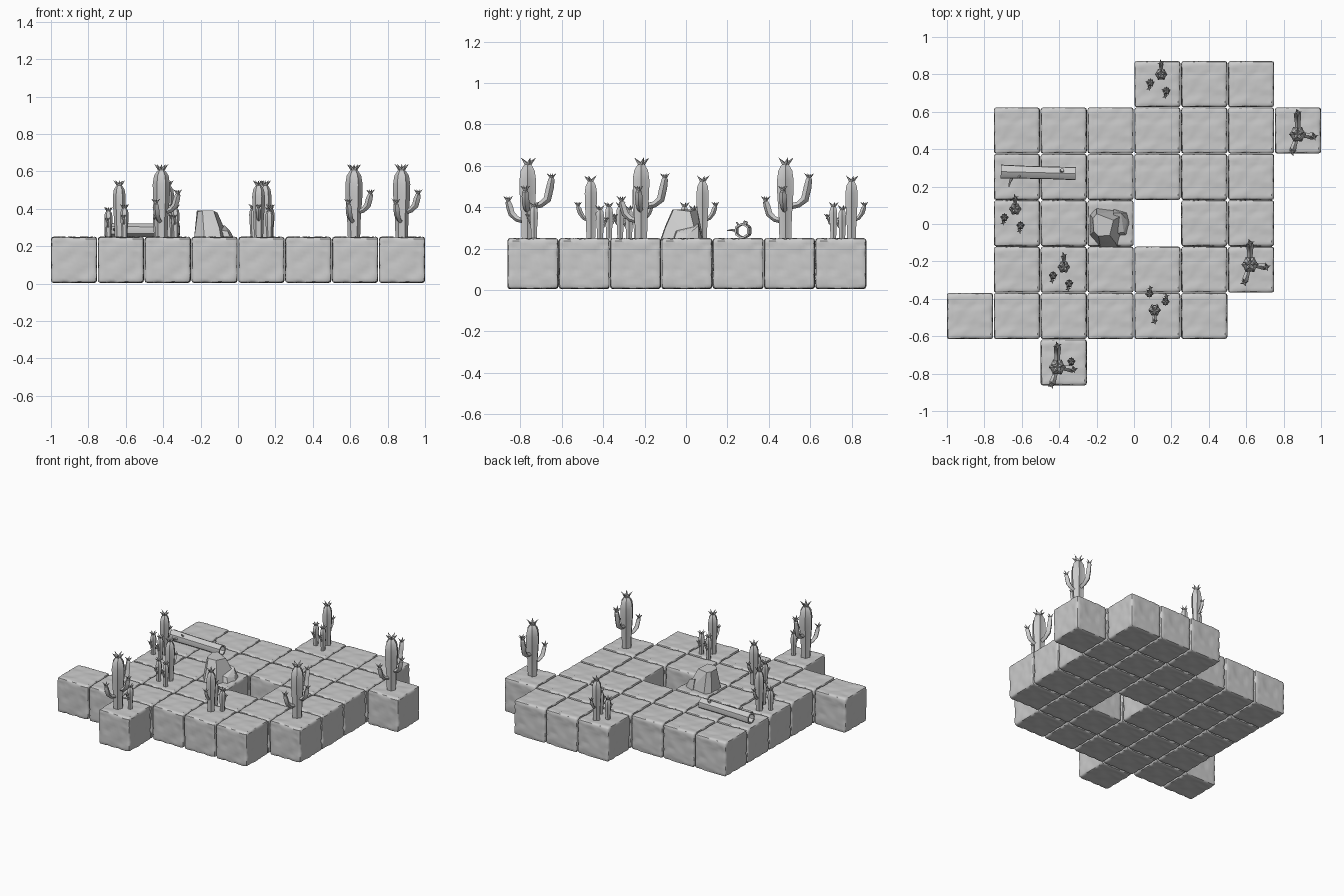
import bpy, bmesh, math
from mathutils import Vector, Matrix, noise

if "Cube" in bpy.data.objects:
    bpy.data.objects.remove(bpy.data.objects["Cube"])

TOP = 0.248  # height of the block tops


def finish(name, bm, angle=30):
    bmesh.ops.recalc_face_normals(bm, faces=bm.faces)
    me = bpy.data.meshes.new(name)
    bm.to_mesh(me)
    bm.free()
    ob = bpy.data.objects.new(name, me)
    bpy.context.collection.objects.link(ob)
    bpy.ops.object.select_all(action='DESELECT')
    ob.select_set(True)
    bpy.context.view_layer.objects.active = ob
    bpy.ops.object.shade_smooth_by_angle(angle=math.radians(angle))
    return ob


def place(src, spots, name):
    """Put the source at the first spot and linked copies at the rest."""
    for i, (loc, rot) in enumerate(spots):
        ob = src
        if i:
            ob = src.copy()
            bpy.context.collection.objects.link(ob)
        ob.name = f"{name}_{i + 1}"
        ob.location = loc
        ob.rotation_euler.z = math.radians(rot)


def tube(bm, pts, radii, n=12, rib=0.8):
    """Ribbed tube through the points, capped at both ends."""
    pts = [Vector(p) for p in pts]
    rings = []
    for i, (p, r) in enumerate(zip(pts, radii)):
        d = pts[min(i + 1, len(pts) - 1)] - pts[max(i - 1, 0)]
        q = d.to_track_quat('Z', 'Y')
        ring = []
        for k in range(n):
            a = 2 * math.pi * k / n
            s = r * (rib if k % 2 else 1)
            ring.append(bm.verts.new(p + q @ Vector((s * math.cos(a), s * math.sin(a), 0))))
        rings.append(ring)
    for a, b in zip(rings, rings[1:]):
        for k in range(n):
            bm.faces.new((a[k], a[(k + 1) % n], b[(k + 1) % n], b[k]))
    bm.faces.new(rings[0][::-1])
    bm.faces.new(rings[-1])


def spike(bm, base, d, length, r):
    m = d.to_track_quat('Z', 'Y').to_matrix().to_4x4()
    bmesh.ops.create_cone(bm, cap_ends=True, segments=4, radius1=r, radius2=0, depth=length,
                          matrix=Matrix.Translation(base + d * length / 2) @ m)


def crown(bm, tip, size, count=5):
    for k in range(count):
        a = 2 * math.pi * k / count + 0.3
        d = Vector((math.cos(a) * 0.8, math.sin(a) * 0.8, 0.75)).normalized()
        spike(bm, Vector(tip) - Vector((0, 0, size * 0.2)), d, size, size * 0.25)


def cactus(name, h, r, arms, spike_size):
    """Trunk with rounded head; each arm is (dx, dy, start z, tip z, radius)."""
    bm = bmesh.new()
    prof = [(0, .72), (.3, .8), (.6, .98), (.78, 1), (.9, .85), (.97, .5), (1, .2)]
    tube(bm, [(0, 0, h * t) for t, _ in prof], [r * s for _, s in prof])
    crown(bm, (0, 0, h), spike_size)
    for dx, dy, z0, z1, ar in arms:
        pts = [(0, 0, z0), (dx * .55, dy * .55, z0 + .015), (dx * .82, dy * .82, z0 + .04),
               (dx * .93, dy * .93, (z0 + z1) / 2 + .02), (dx, dy, z1 - .012), (dx, dy, z1)]
        tube(bm, pts, [ar * .7, ar * .8, ar, ar, ar * .8, ar * .3], 8)
        crown(bm, (dx, dy, z1), spike_size * .62, 4)
    return finish(name, bm)


# Stone block: rounded cube with chiselled patches
bm = bmesh.new()
bmesh.ops.create_cube(bm, size=2)
bmesh.ops.subdivide_edges(bm, edges=bm.edges, cuts=15, use_grid_fill=True)
half, rad = 0.1235, 0.014
for v in bm.verts:
    u = Vector([math.copysign(abs(c) ** 0.85, c) for c in v.co]) * half
    core = Vector([max(-half + rad, min(half - rad, c)) for c in u])
    d = (u - core).normalized()
    patch = noise.noise(Vector((u.x * 16, u.y * 25, u.z * 25)) + Vector((3.1, 1.7, 5.3)))
    step = 0.003 if patch > 0.12 else 0.0
    v.co = core + d * (rad - step - 0.002 * abs(noise.noise(u * 40)))
block = finish("stone_block", bm, 40)

# Block layout, back row first, as column indices 0..7
rows = [(4, 5, 6), (1, 2, 3, 4, 5, 6, 7), (1, 2, 3, 4, 5, 6), (1, 2, 3, 5, 6),
        (1, 2, 3, 4, 5, 6), (0, 1, 2, 3, 4, 5), (2,)]
spots = [(((c - 3.5) * 0.2505, 0.004 + (3 - r) * 0.248, 0.1275), 0)
         for r, cols in enumerate(rows) for c in cols]
place(block, spots, "stone_block")

# Tall cacti with three arms
tall = cactus("tall_cactus", 0.365, 0.046,
              [(0, .115, .15, .30, .019), (-.03, -.095, .08, .19, .017),
               (.088, -.012, .13, .24, .018)], 0.055)
place(tall, [((.875, .48, TOP), 0), ((.62, -.217, TOP), 0), ((-.41, -.765, TOP), 0)],
      "tall_cactus")

# Medium cacti with one short arm, each with two small ones beside it
groups = [(.145, .80, 0), (-.635, .08, 0), (-.375, -.23, 0), (.11, -.46, 180)]
medium = cactus("medium_cactus", 0.283, 0.034, [(0, .062, .085, .165, .012)], 0.045)
place(medium, [((x, y, TOP), a) for x, y, a in groups], "medium_cactus")
small_spots = [((-.335, -.735, TOP), 0)]
for x, y, a in groups:
    s = -1 if a else 1
    small_spots += [((x - .058 * s, y - .045 * s, TOP - .015), a),
                    ((x + .028 * s, y - .088 * s, TOP), a)]
small = cactus("small_cactus", 0.16, 0.022, [(-.006, -.03, .06, .11, .008)], 0.036)
place(small, small_spots, "small_cactus")


# Boulder and its smaller neighbour, faceted hulls
def hull(name, pts):
    bm = bmesh.new()
    for p in pts:
        bm.verts.new(p)
    res = bmesh.ops.convex_hull(bm, input=bm.verts)
    loose = [g for g in res["geom_interior"] if isinstance(g, bmesh.types.BMVert)]
    bmesh.ops.delete(bm, geom=loose, context='VERTS')
    bmesh.ops.dissolve_limit(bm, angle_limit=0.1, verts=bm.verts, edges=bm.edges)
    finish(name, bm, 15)


hull("boulder", [(-.235, -.06, .24), (-.18, -.125, .24), (-.09, -.12, .24), (-.065, -.02, .24),
                 (-.08, .07, .24), (-.2, .085, .24), (-.235, .05, .24),
                 (-.225, -.05, .30), (-.17, -.10, .31), (-.10, -.10, .30), (-.075, .04, .30),
                 (-.215, -.04, .385), (-.19, -.065, .39), (-.13, -.06, .39), (-.11, .02, .38),
                 (-.20, .055, .39), (-.22, .03, .39)])
hull("small_rock", [(-.11, -.065, .24), (-.04, -.06, .24), (-.022, 0, .24), (-.035, .06, .24),
                    (-.11, .08, .24), (-.11, -.05, .29), (-.055, -.045, .28),
                    (-.045, .03, .285), (-.07, .06, .31), (-.11, .06, .32), (-.035, .01, .27)])

# Hollow log: closed wall profile (x, radius) turned around its long axis
bm = bmesh.new()
prof = [(-.2, .04), (-.07, .037), (.07, .036), (.2, .038), (.2, .028), (-.2, .029)]
n = 12
rings = []
for x, r in prof:
    ring = []
    for k in range(n):
        a = 2 * math.pi * k / n
        s = r * (1 if k % 2 else .93)
        ring.append(bm.verts.new((x, s * math.cos(a), s * math.sin(a))))
    rings.append(ring)
for i, a in enumerate(rings):
    b = rings[(i + 1) % len(rings)]
    for k in range(n):
        bm.faces.new((a[k], a[(k + 1) % n], b[(k + 1) % n], b[k]))
# Broken branch stubs
tube(bm, [(.125, .01, .025), (.128, .018, .046)], [.012, .010], 6, 1)
tube(bm, [(-.14, -.03, 0), (-.15, -.055, .004), (-.155, -.08, .002)], [.009, .006, .002], 6, 1)
tube(bm, [(-.10, -.02, .025), (-.105, -.034, .042)], [.007, .003], 6, 1)
log = finish("hollow_log", bm)
log.location = (-.512, .275, TOP + .038)
log.rotation_euler.z = math.radians(-1.5)
